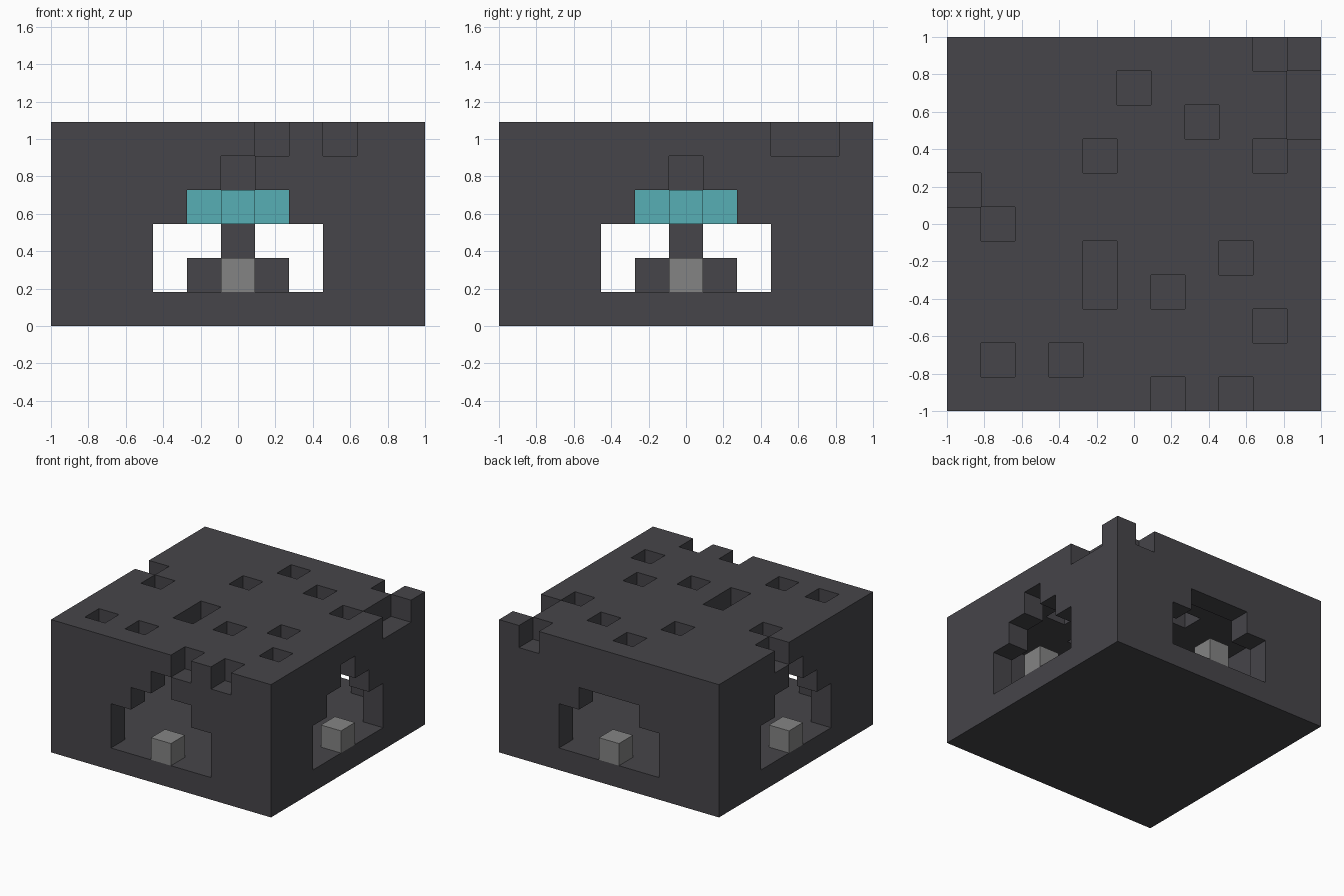
import bpy
import bmesh
from mathutils import Vector

cube = bpy.data.objects.get("Cube")
if cube:
    bpy.data.objects.remove(cube, do_unlink=True)

N, MID, ROOF = 11, 5, 5      # blocks per side, middle block, roof layer
UNIT = 2 / N


def material(name, color):
    mat = bpy.data.materials.new(name)
    mat.use_nodes = True
    mat.diffuse_color = (*color, 1)
    mat.node_tree.nodes["Principled BSDF"].inputs["Base Color"].default_value = (*color, 1)
    return mat


dark = material("dark stone", (0.061, 0.059, 0.067))
grey = material("light grey", (0.231, 0.231, 0.231))
teal = material("teal", (0.095, 0.429, 0.462))


def in_doorway(side, layer, has_peak):
    """Stepped arch: wide below, narrower above, one block at the peak."""
    reach = {1: 2, 2: 2, 3: 1, 4: 0 if has_peak else -1}.get(layer, -1)
    return abs(side - MID) <= reach


def plus(layer):
    arms = [(MID + dx, MID + dy, layer) for dx, dy in ((1, 0), (-1, 0), (0, 1), (0, -1))]
    return arms + [(MID, MID, layer)]


# Missing blocks of the worn roof
gaps = {(9, 10), (10, 8), (10, 9), (5, 9), (7, 8), (4, 7), (9, 7), (0, 6), (1, 5),
        (4, 3), (4, 4), (6, 3), (8, 4), (9, 2), (1, 1), (3, 1), (6, 0), (8, 0)}

# Floor, four walls with doorways, and roof
shell = []
for x in range(N):
    for y in range(N):
        shell.append((x, y, 0))
        if (x, y) not in gaps:
            shell.append((x, y, ROOF))
        for z in range(1, ROOF):
            if x in (0, N - 1):
                solid = not in_doorway(y, z, True)
            elif y in (0, N - 1):
                solid = not in_doorway(x, z, y == 0)
            else:
                solid = False
            if solid:
                shell.append((x, y, z))

parts = {
    "stone_shell": (shell, dark),
    "centre_plinth": (plus(1), dark),
    "centre_column": ([(MID, MID, 2)], dark),
    "centre_lamp": (plus(3), teal),
    "lamp_hanger": ([(MID, MID, 4)], dark),
    "front_door_block": ([(MID, 0, 1)], grey),
    "back_door_block": ([(MID, N - 1, 1)], grey),
    "left_door_block": ([(N - 1, MID, 1)], grey),
    "right_door_block": ([(0, MID, 1)], grey),
}
filled = {cell for cells, _ in parts.values() for cell in cells}


def build(name, cells, mat):
    """Make the exposed faces of a set of blocks."""
    bm = bmesh.new()
    for cell in cells:
        centre = Vector(cell) + Vector((0.5, 0.5, 0.5))
        for axis in range(3):
            for sign in (1, -1):
                near = list(cell)
                near[axis] += sign
                if tuple(near) in filled:
                    continue
                n, u, v = Vector(), Vector(), Vector()
                n[axis] = sign / 2
                u[(axis + 1) % 3] = 0.5
                v[(axis + 2) % 3] = sign / 2
                corners = (-u - v, u - v, u + v, v - u)
                verts = []
                for c in corners:
                    p = (centre + n + c) * UNIT
                    verts.append(bm.verts.new((p.x - 1, p.y - 1, p.z)))
                bm.faces.new(verts)
    bmesh.ops.remove_doubles(bm, verts=bm.verts, dist=UNIT / 100)
    mesh = bpy.data.meshes.new(name)
    bm.to_mesh(mesh)
    bm.free()
    mesh.materials.append(mat)
    obj = bpy.data.objects.new(name, mesh)
    bpy.context.collection.objects.link(obj)


for part, (cells, mat) in parts.items():
    build(part, cells, mat)
